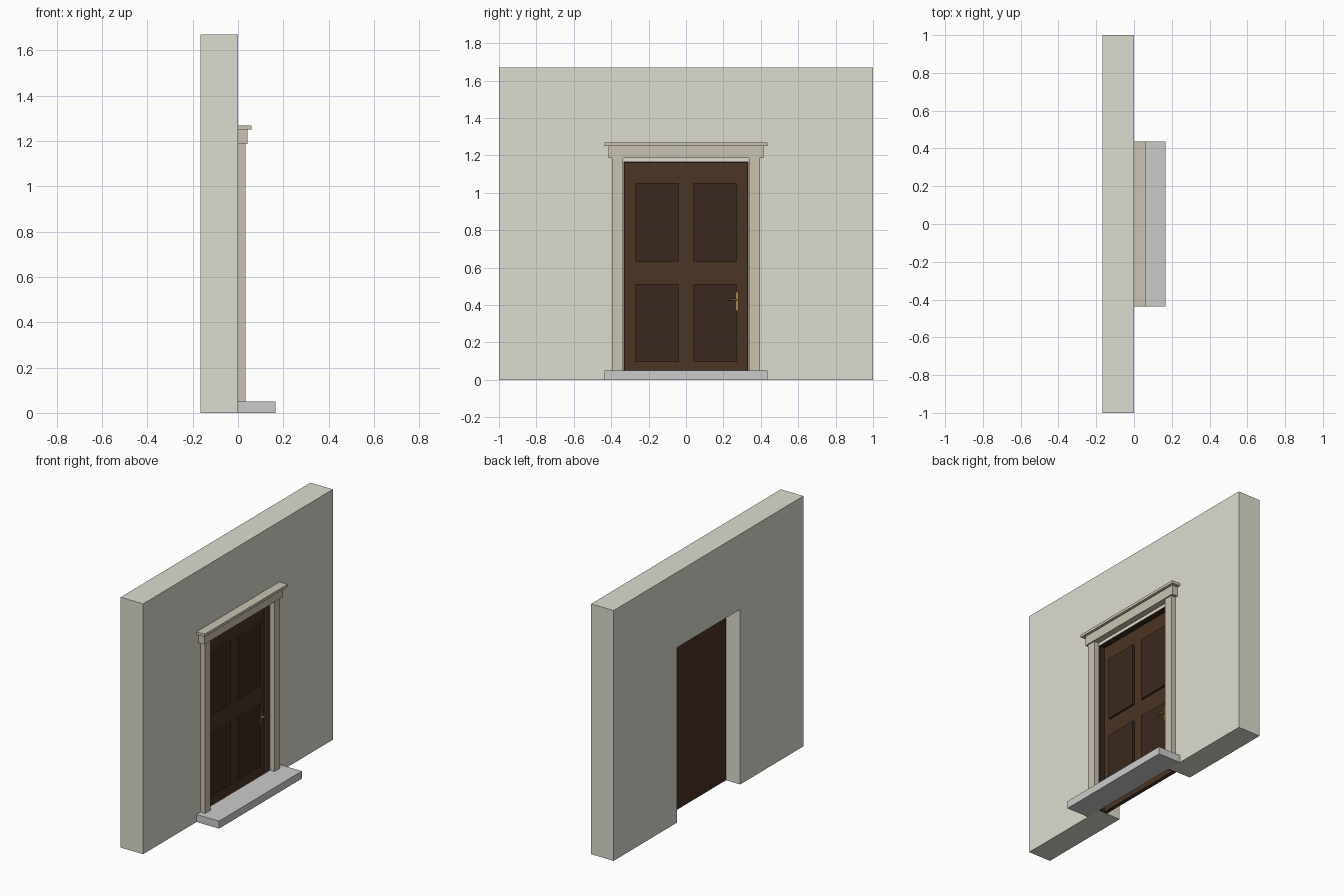
import bpy, bmesh
from mathutils import Matrix, Vector

if "Cube" in bpy.data.objects:
    bpy.data.objects.remove(bpy.data.objects["Cube"])


def material(name, rgb):
    m = bpy.data.materials.new(name)
    m.diffuse_color = (*rgb, 1)
    m.use_nodes = True
    m.node_tree.nodes["Principled BSDF"].inputs["Base Color"].default_value = m.diffuse_color
    return m


PLASTER = material("plaster", (0.72, 0.72, 0.63))
TRIM = material("trim_stone", (0.60, 0.55, 0.45))
STONE = material("step_stone", (0.55, 0.54, 0.57))
WOOD = material("door_wood", (0.07, 0.035, 0.018))
DARK = material("dark_wood", (0.042, 0.022, 0.013))
BRASS = material("brass", (0.45, 0.25, 0.07))


def finish(bm, name, mat):
    bmesh.ops.recalc_face_normals(bm, faces=bm.faces)
    me = bpy.data.meshes.new(name)
    bm.to_mesh(me)
    bm.free()
    me.materials.append(mat)
    ob = bpy.data.objects.new(name, me)
    bpy.context.collection.objects.link(ob)
    return ob


def box(name, x, y, z, mat):
    bm = bmesh.new()
    bmesh.ops.create_cube(bm, size=1)
    for v in bm.verts:
        v.co = [(a + b) / 2 + c * (b - a) for (a, b), c in zip((x, y, z), v.co)]
    return finish(bm, name, mat)


def prism(name, outline, x0, x1, mat):
    """Extrude a (y, z) outline along x."""
    bm = bmesh.new()
    face = bm.faces.new([bm.verts.new((x0, y, z)) for y, z in outline])
    new = bmesh.ops.extrude_face_region(bm, geom=[face])["geom"]
    verts = [g for g in new if isinstance(g, bmesh.types.BMVert)]
    bmesh.ops.translate(bm, verts=verts, vec=(x1 - x0, 0, 0))
    return finish(bm, name, mat)


def portal(outer, inner, top_outer, top_inner):
    """Upside-down U outline standing on z = 0."""
    return [(-outer, 0), (-outer, top_outer), (outer, top_outer), (outer, 0),
            (inner, 0), (inner, top_inner), (-inner, top_inner), (-inner, 0)]


def rod(name, a, b, r1, r2, mat):
    a, b = Vector(a), Vector(b)
    bm = bmesh.new()
    rot = (b - a).to_track_quat('Z', 'Y').to_matrix().to_4x4()
    bmesh.ops.create_cone(bm, cap_ends=True, segments=12, radius1=r1, radius2=r2,
                          depth=(b - a).length,
                          matrix=Matrix.Translation((a + b) / 2) @ rot)
    return finish(bm, name, mat)


# Wall with door opening
prism("wall", portal(1.0, 0.334, 1.67, 1.168), -0.166, 0, PLASTER)

# Door lining and leaf
prism("door_frame", portal(0.334, 0.325, 1.168, 1.159), -0.06, 0, DARK)
box("door_leaf", (-0.061, -0.036), (-0.326, 0.326), (0, 1.16), WOOD)

# Four raised panels and the stone casing on both sides
for side, label in ((-1, "left"), (1, "right")):
    for z, level in (((0.096, 0.513), "lower"), ((0.632, 1.053), "upper")):
        box(f"{level}_{label}_panel", (-0.04, -0.022),
            sorted((side * 0.04, side * 0.271)), z, DARK)
    box(f"{label}_casing", (0, 0.034), sorted((side * 0.337, side * 0.396)),
        (0.05, 1.187), TRIM)

# Head, cornice and doorstep
box("head", (0, 0.042), (-0.415, 0.415), (1.187, 1.25), TRIM)
box("cornice", (0, 0.06), (-0.437, 0.437), (1.25, 1.268), TRIM)
box("doorstep", (0, 0.166), (-0.437, 0.437), (0, 0.05), STONE)

# Handle
box("handle_plate", (-0.036, -0.018), (0.268, 0.28), (0.37, 0.47), BRASS)
rod("handle_stem", (-0.02, 0.274, 0.428), (0.0, 0.274, 0.428), 0.006, 0.006, BRASS)
rod("handle_lever", (-0.003, 0.282, 0.428), (-0.003, 0.226, 0.428), 0.006, 0.003, BRASS)
